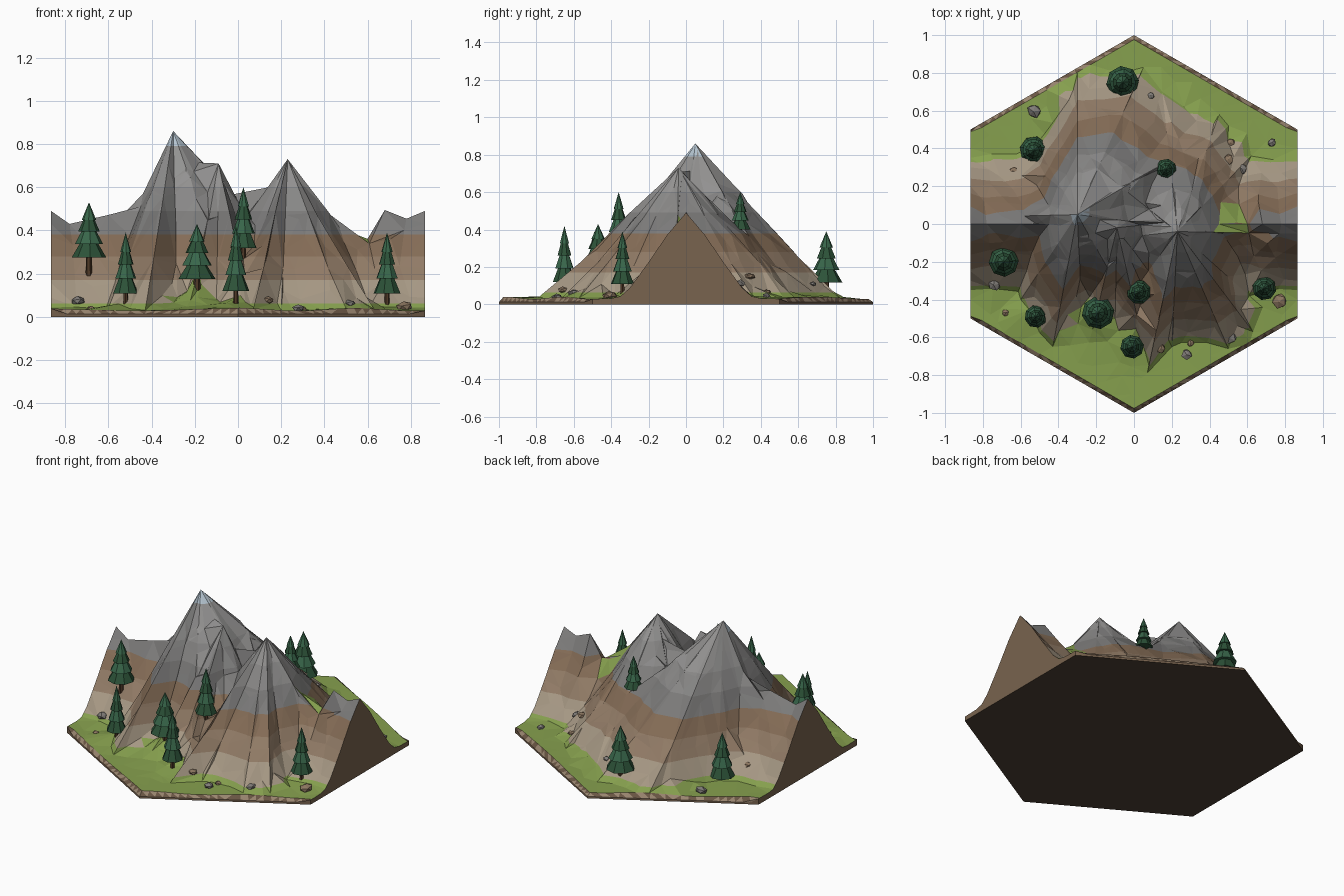
import bpy, bmesh, math, random
from mathutils import Vector, Matrix
from mathutils.geometry import delaunay_2d_cdt

if "Cube" in bpy.data.objects:
    bpy.data.objects.remove(bpy.data.objects["Cube"])

random.seed(4)
W = math.sqrt(3) / 2


def mat(name, code):
    def lin(c):
        return c / 12.92 if c < 0.04 else ((c + 0.055) / 1.055) ** 2.4
    m = bpy.data.materials.new(name)
    m.diffuse_color = [lin(int(code[i:i + 2], 16) / 255) for i in (0, 2, 4)] + [1]
    m.use_nodes = True
    m.node_tree.nodes["Principled BSDF"].inputs["Base Color"].default_value = m.diffuse_color
    return m


def interp(table, v):
    for (a, p), (b, q) in zip(table, table[1:]):
        if v <= b:
            return p + (q - p) * max(0, (v - a) / (b - a))
    return table[-1][1]


def make_object(name, bm, mats):
    me = bpy.data.meshes.new(name)
    bm.to_mesh(me)
    bm.free()
    ob = bpy.data.objects.new(name, me)
    bpy.context.collection.objects.link(ob)
    for m in mats:
        me.materials.append(m)
    return ob


# Peaks: apex, height, and the outline of the foot (counter-clockwise)
PEAKS = [
    ((-.30, .05), .86, [(.47, -.05), (.50, .52), (.05, .83), (-.30, .80), (-.52, .42), (-.70, .04),
                        (-.60, -.40), (-.43, -.65), (-.28, -.44), (0, -.48)]),
    ((.23, -.04), .73, [(.77, -.05), (.62, .36), (.45, .58), (.15, .70), (-.20, .30), (-.30, -.10),
                        (-.05, -.42), (.07, -.79), (.20, -.65), (.50, -.66), (.63, -.57), (.61, -.38)]),
    ((-.09, -.02), .71, [(.27, .02), (.02, .33), (-.35, .10), (-.42, -.10), (-.22, -.56), (-.10, -.50),
                         (.06, -.68), (.15, -.35)]),
]
# Height of the side ridge along x, its bell-shaped cross-section, and grassy mounds (x, y, height, spread)
CREST = [(-.866, .49), (-.78, .43), (-.60, .46), (-.45, .46), (0, .40), (.45, .40), (.60, .37),
         (.68, .48), (.78, .44), (.866, .49)]
BELL = [(0, 1), (.1, .76), (.2, .46), (.3, .18), (.36, .07), (.42, 0)]
MOUNDS = [(-.19, -.45, .09, .12), (-.52, -.46, .035, .1), (0, -.62, .04, .1), (.67, -.33, .03, .1)]


def ground(x, y):
    return .034 + .006 * math.sin(9 * x + 5 * y) + sum(
        h * math.exp(-((x - a) ** 2 + (y - b) ** 2) / s ** 2) for a, b, h, s in MOUNDS)


def height(x, y):
    z = max(ground(x, y), interp(CREST, x) * interp(BELL, abs(y)))
    for (px, py), top, foot in PEAKS:
        d = Vector((x - px, y - py))
        rel = [Vector((a - px, b - py)) for a, b in foot]
        for a, b in zip(rel, rel[1:] + rel[:1]):
            c = a.cross(b)
            s, u = d.cross(b) / c, a.cross(d) / c
            if s >= -1e-6 and u >= -1e-6:
                z = max(z, top * (1 - s - u))
                break
    return z


def gauge(x, y):
    return (abs(x) * .5 + abs(y) * W) / W


# Terrain points: features, borders, then scattered fill
pts, edges = [], []


def chain(points):
    start = len(pts)
    pts.extend(Vector(p) for p in points)
    edges.extend((i, i + 1) for i in range(start, len(pts) - 1))


for apex, top, foot in PEAKS:
    for f in foot:
        chain([(apex[0] + (f[0] - apex[0]) * t, apex[1] + (f[1] - apex[1]) * t) for t in (0, .35, .7, 1)])
chain([(x, 0) for x, z in CREST[1:4]])
chain([(x, 0) for x, z in CREST[5:9]])
for sx in (-1, 1):
    chain([(sx * W, -.5 + i / 20) for i in range(21)])
    for sy in (-1, 1):
        for k in (1, .976):
            n = 22
            chain([(sx * W * i / n * (1 if i == n else k), sy * k * (1 - .5 * i / n)) for i in range(n + 1)])
features = list(pts)
step = .105
for j in range(-10, 11):
    for i in range(-10, 11):
        p = Vector((i + .5 * (j % 2), j * W)) * step
        p += Vector((random.uniform(-.03, .03), random.uniform(-.03, .03)))
        if gauge(*p) < .94 and abs(p.x) < .81 and min((p - q).length for q in features) > .035:
            pts.append(p)
v2, _, f2, *_ = delaunay_2d_cdt(pts, edges, [], 0, 1e-4)

bm = bmesh.new()
verts = []
for p in v2:
    z = height(*p)
    if gauge(*p) > .99 and abs(p.x) < W - .001:
        z = .012
    elif ground(*p) + .04 < z < .68 and abs(p.x) < .84:
        z += random.uniform(-.015, .015)
    verts.append(bm.verts.new((p.x, p.y, z)))
for f in f2:
    bm.faces.new([verts[i] for i in f])

# Cut the terrain into rock bands
BANDS = [.062, .17, .28, .38, .49, .60, .79]
for z in BANDS:
    bmesh.ops.bisect_plane(bm, geom=bm.verts[:] + bm.edges[:] + bm.faces[:], dist=1e-5,
                           plane_co=(0, 0, z), plane_no=(0, 0, 1))
bm.normal_update()
for i, f in enumerate(bm.faces):
    if f.normal.z < 0:
        f.normal_flip()
    c = f.calc_center_median()
    f.material_index = sum(c.z > z for z in BANDS)
    notch = abs(c.x - .52) < .06 and abs(c.y) < .1 and f.normal.z > .6
    if c.z < ground(c.x, c.y) + .018 or notch:
        f.material_index = 0
    if gauge(c.x, c.y) > .977 and c.z < .06 and abs(c.x) < W - .005:
        f.material_index = 8 + i % 2
    if f.material_index == 7 and f.normal.y > 0:
        f.material_index = 6

# Side walls and underside
border = [e for e in bm.edges if e.is_boundary]
new = bmesh.ops.extrude_edge_only(bm, edges=border)["geom"]
for g in new:
    if isinstance(g, bmesh.types.BMVert):
        g.co.z = 0
    elif isinstance(g, bmesh.types.BMFace):
        g.material_index = 10
low = [g for g in new if isinstance(g, bmesh.types.BMEdge) and all(v.co.z == 0 for v in g.verts)]
for f in bmesh.ops.edgeloop_fill(bm, edges=low)["faces"]:
    f.material_index = 11
bmesh.ops.recalc_face_normals(bm, faces=bm.faces[:])
make_object("mountain_tile", bm, [
    mat("grass", "86A04E"), mat("scree", "A69884"), mat("earth_light", "917B66"), mat("earth_dark", "846C56"),
    mat("rock_dark", "7C7B7A"), mat("rock_mid", "898887"), mat("rock_light", "939291"), mat("snow", "B4C4D0"),
    mat("rim_light", "9A8670"), mat("rim_dark", "6A5644"), mat("wall", "78634E"), mat("underside", "4E4034")])


# Pine trees: trunk and stacked eight-sided tiers
def cone(bm, z0, z1, r0, r1, index, sides=8):
    m = Matrix.Translation((0, 0, (z0 + z1) / 2)) @ Matrix.Rotation(random.uniform(0, 1), 4, 'Z')
    before = set(bm.faces)
    bmesh.ops.create_cone(bm, cap_ends=True, segments=sides, radius1=r0, radius2=r1, depth=z1 - z0, matrix=m)
    for f in set(bm.faces) - before:
        f.material_index = index


tree_mats = [mat("bark", "4E3826"), mat("needles_dark", "2C5238"), mat("needles_light", "38664A")]
TREES = [(-.69, -.20, .25, .53, .08), (-.52, -.49, .08, .39, .06), (-.19, -.47, .15, .43, .087),
         (.025, -.36, .29, .60, .065), (-.01, -.65, .09, .42, .063), (.69, -.34, .08, .39, .064),
         (-.06, .75, .09, .39, .087), (-.53, .39, None, .30, .075), (.17, .29, .38, .60, .056)]
for n, (x, y, z0, z1, r) in enumerate(TREES):
    base = height(x, y)
    if z0 is None:
        z0, z1 = base, base + z1
    h = z1 - z0
    bm = bmesh.new()
    cone(bm, min(0, base - z0) - .02, .3 * h, r * .2, r * .14, 0, 6)
    for k, (a, b, w) in enumerate([(.09, .44, 1), (.31, .63, .82), (.52, .81, .62), (.71, 1, .42)]):
        cone(bm, a * h, b * h, r * w, 0 if k == 3 else r * w * .28, 1 + k % 2)
    make_object(f"pine_tree_{n + 1}", bm, tree_mats).location = (x, y, z0)

# Loose rocks
stone = [mat("stone_grey", "807C78"), mat("stone_tan", "8C7660")]
ROCKS = [(-.53, .60, .04), (-.64, .28, .025), (-.74, -.32, .035), (-.68, -.47, .02), (.09, .68, .02),
         (.51, .43, .025), (.73, .43, .025), (.50, .34, .03), (.57, .29, .03), (.14, -.66, .028),
         (.28, -.69, .03), (.30, -.63, .02), (.51, -.60, .036), (.77, -.41, .04)]
for n, (x, y, r) in enumerate(ROCKS):
    bm = bmesh.new()
    bmesh.ops.create_icosphere(bm, subdivisions=1, radius=r)
    for v in bm.verts:
        v.co *= random.uniform(.8, 1.15)
        v.co.z *= .6
    rock = make_object(f"rock_{n + 1}", bm, [stone[n % 2]])
    rock.location = (x, y, height(x, y) + r * .3)
    rock.rotation_euler = (random.uniform(-.2, .2), random.uniform(-.2, .2), random.uniform(0, 6))
